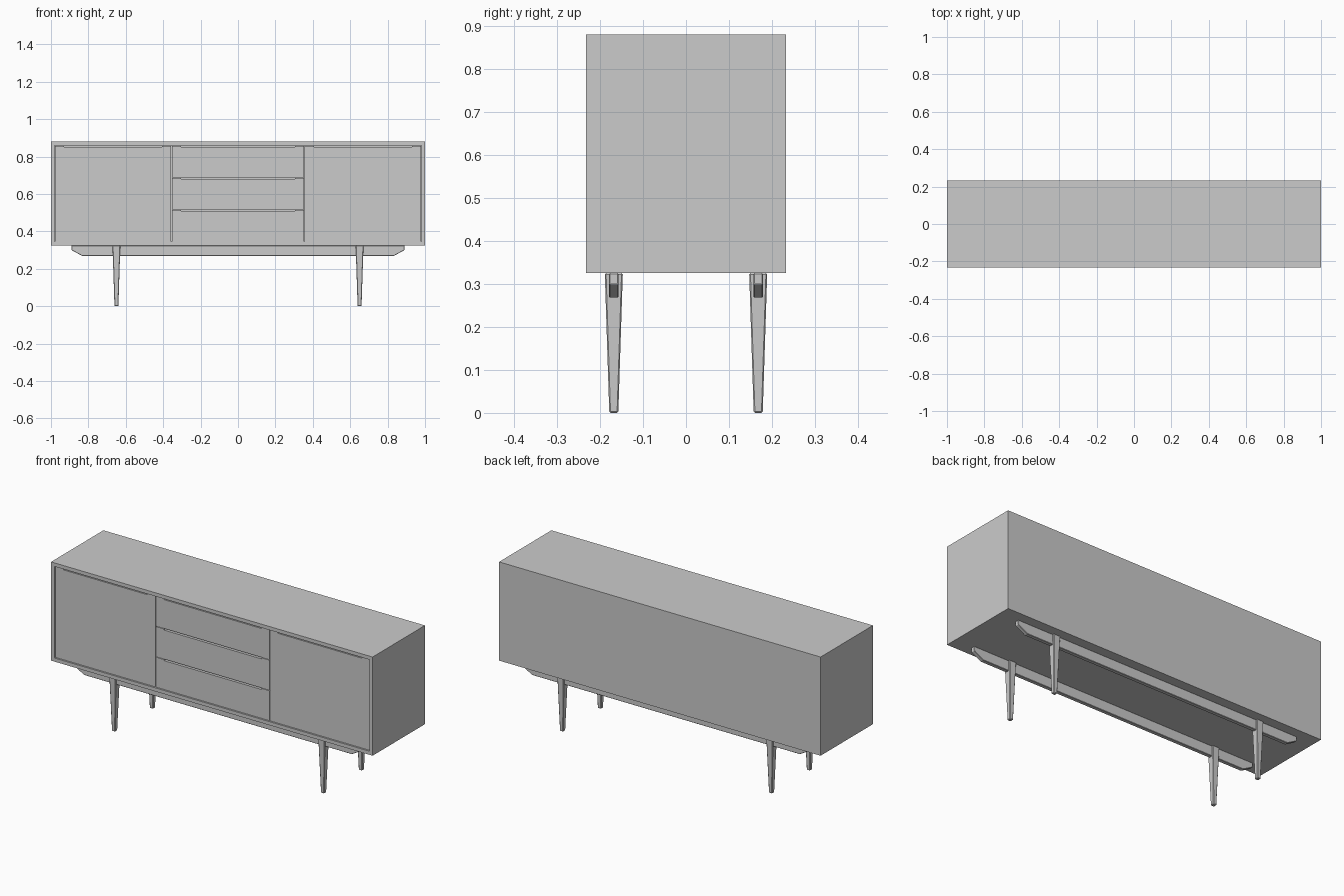
import bpy, bmesh
from mathutils import Vector

if "Cube" in bpy.data.objects:
    bpy.data.objects.remove(bpy.data.objects["Cube"])

W, D = 1.0, 0.2325          # half width, half depth
Z0, Z1 = 0.325, 0.88        # cabinet bottom and top
T = 0.02                    # board thickness


def make_object(name, bm):
    bmesh.ops.recalc_face_normals(bm, faces=bm.faces)
    mesh = bpy.data.meshes.new(name)
    bm.to_mesh(mesh)
    bm.free()
    ob = bpy.data.objects.new(name, mesh)
    bpy.context.collection.objects.link(ob)
    return ob


def bevel(ob, width, segments=1):
    mod = ob.modifiers.new("bevel", "BEVEL")
    mod.width = width
    mod.segments = segments
    mod.limit_method = 'ANGLE'


def extrude_xz(name, points, y0, y1):
    """Solid made from an outline in the front plane."""
    bm = bmesh.new()
    face = bm.faces.new([bm.verts.new((x, y0, z)) for x, z in points])
    ext = bmesh.ops.extrude_face_region(bm, geom=[face])
    verts = [g for g in ext["geom"] if isinstance(g, bmesh.types.BMVert)]
    bmesh.ops.translate(bm, verts=verts, vec=(0, y1 - y0, 0))
    return make_object(name, bm)


# Cabinet shell, with a recess in the front
bm = bmesh.new()
bmesh.ops.create_cube(bm, size=1)
for v in bm.verts:
    v.co = Vector((v.co.x * 2 * W, v.co.y * 2 * D, Z0 + (v.co.z + 0.5) * (Z1 - Z0)))
front = min(bm.faces, key=lambda f: f.calc_center_median().y)
bmesh.ops.inset_region(bm, faces=[front], thickness=T, use_even_offset=True)
bmesh.ops.translate(bm, verts=front.verts[:], vec=(0, 0.035, 0))
bm.faces.ensure_lookup_table()
rim = list(front.edges)
ext = bmesh.ops.extrude_face_region(bm, geom=[front])
bmesh.ops.delete(bm, geom=[front], context='FACES_ONLY') if front.is_valid else None
# pull the cavity mouth back to the front plane
for v in {v for e in rim for v in e.verts}:
    v.co.y = -D
make_object("cabinet_shell", bm)


# Doors and drawers, each with a finger notch in its top edge
def front_panel(name, x0, x1, z0, z1):
    n, h = 0.05, 0.006
    pts = [(x0, z0), (x1, z0), (x1, z1), (x1 - n, z1), (x1 - n, z1 - h),
           (x0 + n, z1 - h), (x0 + n, z1), (x0, z1)]
    extrude_xz(name, pts, -D + 0.008, -D + 0.03)


bottom, top = Z0 + T + 0.001, Z1 - T - 0.003
front_panel("left_door", -W + T + 0.001, -0.357, bottom, top)
front_panel("right_door", 0.356, W - T - 0.001, bottom, top)
levels = [bottom, 0.517, 0.689, top + 0.003]
for i in range(3):
    front_panel(f"drawer_{i + 1}", -0.354, 0.354, levels[i], levels[i + 1] - 0.003)

# Base rails and tapered legs
rail = [(-0.89, Z0), (-0.89, 0.30), (-0.832, 0.268),
        (0.832, 0.268), (0.89, 0.30), (0.89, Z0)]
for side, y in (("front", -0.168), ("back", 0.168)):
    bevel(extrude_xz(f"{side}_rail", rail, y - 0.011, y + 0.011), 0.002)
    for hand, x in (("left", -0.65), ("right", 0.65)):
        bm = bmesh.new()
        bmesh.ops.create_cube(bm, size=1)
        for v in bm.verts:
            up = v.co.z > 0
            w = 0.042 if up else 0.021
            v.co = Vector((x + v.co.x * w, y + v.co.y * w, Z0 if up else 0))
        bevel(make_object(f"{side}_{hand}_leg", bm), 0.003)
